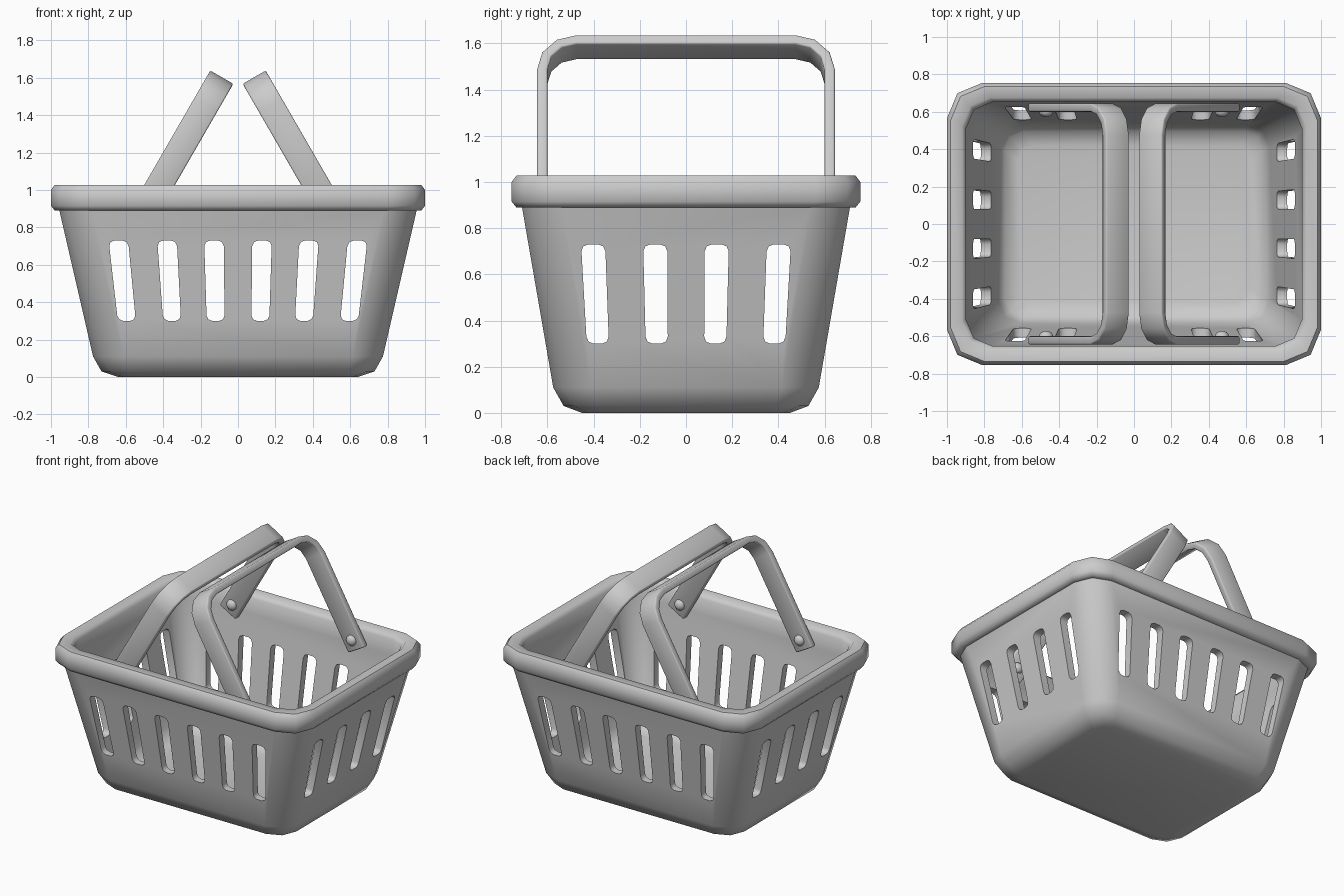
import bpy, bmesh, math
from mathutils import Matrix

cube = bpy.data.objects.get("Cube")
if cube:
    bpy.data.objects.remove(cube)

GREY = (0.6, 0.6, 0.6, 1)
grey = bpy.data.materials.new("grey plastic")
grey.use_nodes = True
grey.diffuse_color = GREY
grey.node_tree.nodes["Principled BSDF"].inputs["Base Color"].default_value = GREY


def make(name, bm, smooth=None):
    bmesh.ops.recalc_face_normals(bm, faces=bm.faces)
    mesh = bpy.data.meshes.new(name)
    bm.to_mesh(mesh)
    bm.free()
    mesh.materials.append(grey)
    obj = bpy.data.objects.new(name, mesh)
    bpy.context.collection.objects.link(obj)
    if smooth:
        shade(obj, smooth)
    return obj


def select(obj):
    bpy.ops.object.select_all(action="DESELECT")
    obj.select_set(True)
    bpy.context.view_layer.objects.active = obj


def shade(obj, degrees):
    select(obj)
    bpy.ops.object.shade_smooth_by_angle(angle=math.radians(degrees))


def rounded_rect(hx, hy, r, steps=2):
    """Counter-clockwise outline with rounded corners."""
    pts = []
    for q, (sx, sy) in enumerate([(1, 1), (-1, 1), (-1, -1), (1, -1)]):
        for i in range(steps + 1):
            a = math.pi / 2 * (q + i / steps)
            pts.append((sx * (hx - r) + r * math.cos(a), sy * (hy - r) + r * math.sin(a)))
    return pts


def loft(bm, rings):
    """Skin closed rings of equal length and cap both ends."""
    rows = [[bm.verts.new(p) for p in ring] for ring in rings]
    n = len(rows[0])
    for a, b in zip(rows, rows[1:]):
        for i in range(n):
            j = (i + 1) % n
            bm.faces.new((a[i], a[j], b[j], b[i]))
    bm.faces.new(rows[0])
    bm.faces.new(rows[-1])


# Basket shell: outer wall, rolled rim, inner wall (half x, half y, z, corner radius)
profile = [
    (0.64, 0.45, 0, 0.10), (0.73, 0.53, 0.03, 0.14), (0.775, 0.575, 0.11, 0.16),
    (0.955, 0.71, 0.89, 0.17), (0.98, 0.735, 0.89, 0.18), (1, 0.755, 0.915, 0.19),
    (1, 0.755, 1, 0.19), (0.98, 0.735, 1.027, 0.18), (0.92, 0.675, 1.027, 0.15),
    (0.897, 0.652, 1, 0.14), (0.897, 0.652, 0.89, 0.14),
    (0.725, 0.53, 0.13, 0.12), (0.69, 0.495, 0.07, 0.1), (0.62, 0.42, 0.05, 0.08),
]
bm = bmesh.new()
loft(bm, [[(x, y, z) for x, y in rounded_rect(hx, hy, r)] for hx, hy, z, r in profile])
basket = make("basket", bm)


# Leaning slots cut through opposite walls
def cut_slots(centres, lean, through_y):
    bm = bmesh.new()
    for c in centres:
        for s in (-1, 1):
            outline = [(s * (c + lean * c * v) + u * (1 + 0.2 * v), 0.515 + v)
                       for u, v in rounded_rect(0.05, 0.215, 0.03)]
            loft(bm, [[(u, d, z) if through_y else (d, u, z) for u, z in outline]
                      for d in (-1.2, 1.2)])
    cutter = make("slot_cutter", bm)
    cutter.hide_render = True
    select(basket)
    mod = basket.modifiers.new("slots", "BOOLEAN")
    mod.operation = "DIFFERENCE"
    mod.solver = "EXACT"
    mod.object = cutter
    bpy.ops.object.modifier_apply(modifier=mod.name)
    bpy.data.objects.remove(cutter)


cut_slots((0.124, 0.366, 0.617), 0.17, True)
cut_slots((0.13, 0.392), 0.12, False)
shade(basket, 50)


# Arched handles, each pinned to the inside of the front and back walls
LENGTH, HALF_SPAN, WIDTH, THICK = 0.837, 0.645, 0.142, 0.045


def arch(inset, radius, steps=3):
    pts = [(HALF_SPAN - inset, 0)]
    for i in range(steps + 1):
        a = math.pi / 2 * i / steps
        pts.append((HALF_SPAN - inset - radius * (1 - math.cos(a)),
                    LENGTH - inset - radius * (1 - math.sin(a))))
    return pts + [(-y, s) for y, s in reversed(pts)]


for side, label in ((1, "left"), (-1, "right")):
    place = (Matrix.Translation((side * 0.505, 0, 0.878))
             @ Matrix.Rotation(-side * math.radians(30), 4, "Y"))
    bm = bmesh.new()
    loft(bm, [[(w, yo, so), (w, yi, si), (-w, yi, si), (-w, yo, so)]
              for w in (WIDTH / 2,)
              for (yo, so), (yi, si) in zip(arch(0, 0.17), arch(THICK, 0.17 - THICK))])
    handle = make(label + "_handle", bm)
    handle.matrix_world = place
    select(handle)
    bevel = handle.modifiers.new("soft edges", "BEVEL")
    bevel.width = 0.008
    bevel.segments = 2
    bevel.angle_limit = math.radians(50)
    bpy.ops.object.modifier_apply(modifier=bevel.name)
    shade(handle, 50)

    # Domed rivets on the inner faces of the handle ends
    for end, end_label in ((-1, "front"), (1, "back")):
        bm = bmesh.new()
        bmesh.ops.create_uvsphere(bm, u_segments=12, v_segments=8, radius=0.038)
        rivet = make(f"{label}_{end_label}_rivet", bm, 60)
        rivet.matrix_world = (place @ Matrix.Translation((0, end * 0.602, 0.07))
                              @ Matrix.Rotation(math.pi / 2, 4, "X")
                              @ Matrix.Diagonal((1, 1, 0.8, 1)))
